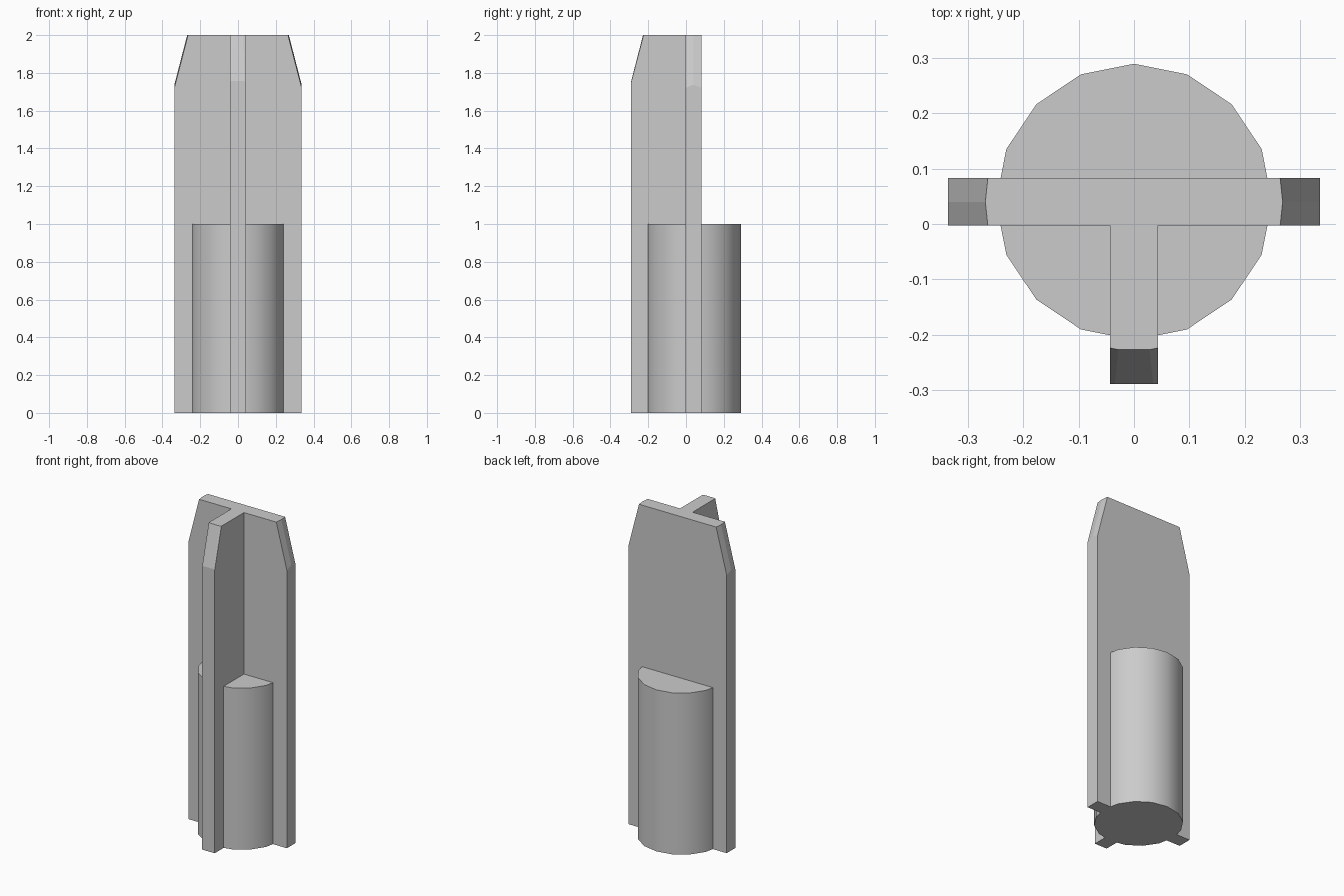
import bpy
import bmesh
from mathutils import Matrix

if "Cube" in bpy.data.objects:
    bpy.data.objects.remove(bpy.data.objects["Cube"], do_unlink=True)

HEIGHT = 2.0
HUB_HEIGHT = 1.0
HUB_RADIUS = 0.25
AXIS_Y = 0.04       # hub axis
HALF_WEB = 0.043    # half the fin thickness
HALF_SPAN = 0.337   # half the width of the back fin
FRONT_Y = -0.29
TIP_RADIUS = 0.269
TIP_SLOPE = 0.259

grey = bpy.data.materials.new("plain grey")
grey.use_nodes = True
colour = (0.6, 0.6, 0.6, 1)
grey.diffuse_color = colour
grey.node_tree.nodes["Principled BSDF"].inputs["Base Color"].default_value = colour


def finish(name, bm):
    bmesh.ops.recalc_face_normals(bm, faces=bm.faces)
    mesh = bpy.data.meshes.new(name)
    bm.to_mesh(mesh)
    bm.free()
    mesh.materials.append(grey)
    obj = bpy.data.objects.new(name, mesh)
    bpy.context.collection.objects.link(obj)
    return obj


def round_part(name, sides, r_low, r_high, z_low, z_high, turn=0.0):
    bm = bmesh.new()
    place = Matrix.Translation((0, AXIS_Y, (z_low + z_high) / 2)) @ Matrix.Rotation(turn, 4, "Z")
    bmesh.ops.create_cone(bm, cap_ends=True, segments=sides, radius1=r_low,
                          radius2=r_high, depth=z_high - z_low, matrix=place)
    return finish(name, bm)


def boolean(obj, other, operation):
    mod = obj.modifiers.new(operation.lower(), "BOOLEAN")
    mod.object = other
    mod.operation = operation
    mod.solver = "EXACT"


# T-shaped fins: a wide plate with one web toward the front
back, inner = AXIS_Y + HALF_WEB, AXIS_Y - HALF_WEB
right_half = [(HALF_WEB, FRONT_Y), (HALF_WEB, inner), (HALF_SPAN, inner), (HALF_SPAN, back)]
outline = right_half + [(-x, y) for x, y in reversed(right_half)]
bm = bmesh.new()
base = bm.faces.new([bm.verts.new((x, y, 0)) for x, y in outline])
top = bmesh.ops.extrude_face_region(bm, geom=[base])["geom"]
bmesh.ops.translate(bm, vec=(0, 0, HEIGHT),
                    verts=[v for v in top if isinstance(v, bmesh.types.BMVert)])
fins = finish("cross_fins", bm)

# Cone that bevels the fin tips
margin = 0.2
cone = round_part("tip_bevel_cutter", 30, TIP_RADIUS + TIP_SLOPE * (HEIGHT + margin),
                  TIP_RADIUS - TIP_SLOPE * margin, -margin, HEIGHT + margin, 1.5707963)
boolean(fins, cone, "INTERSECT")

# Round hub around the lower half, joined to the fins
hub = round_part("round_hub", 16, HUB_RADIUS, HUB_RADIUS, 0, HUB_HEIGHT)
boolean(fins, hub, "UNION")

# Apply the cuts and remove the helpers
bpy.ops.object.select_all(action="DESELECT")
fins.select_set(True)
bpy.context.view_layer.objects.active = fins
for mod in list(fins.modifiers):
    bpy.ops.object.modifier_apply(modifier=mod.name)
for helper in (cone, hub):
    bpy.data.objects.remove(helper, do_unlink=True)
fins.name = "finned_shaft"
bpy.ops.object.shade_smooth_by_angle(angle=0.6)
# Keep the bevel and plates crisp: only the hub wall stays smooth
for face in fins.data.polygons:
    if face.center.z > HUB_HEIGHT or abs(face.normal.z) > 0.1:
        face.use_smooth = False
